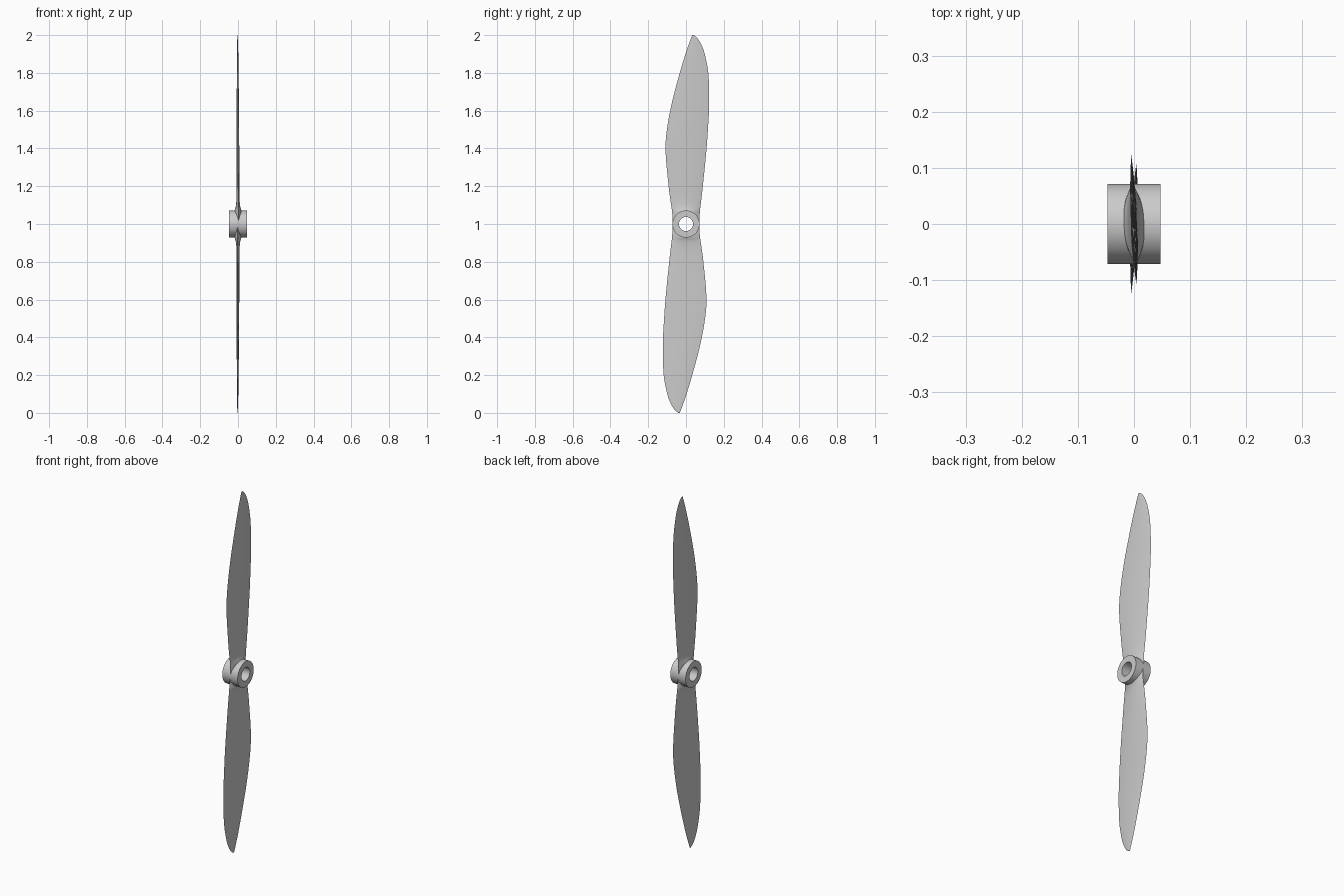
import bpy, bmesh, math
from mathutils import Vector, Matrix

if "Cube" in bpy.data.objects:
    bpy.data.objects.remove(bpy.data.objects["Cube"], do_unlink=True)

HUB_RADIUS, BORE_RADIUS, HUB_HALF = 0.0715, 0.037, 0.0475
CENTRE = Vector((0, 0, 1))

grey = bpy.data.materials.new("light grey")
grey.use_nodes = True
colour = (0.6, 0.6, 0.6, 1)
grey.diffuse_color = colour
grey.node_tree.nodes["Principled BSDF"].inputs["Base Color"].default_value = colour


def finish(bm, name):
    bmesh.ops.recalc_face_normals(bm, faces=bm.faces)
    mesh = bpy.data.meshes.new(name)
    bm.to_mesh(mesh)
    bm.free()
    obj = bpy.data.objects.new(name, mesh)
    bpy.context.collection.objects.link(obj)
    mesh.materials.append(grey)
    bpy.ops.object.select_all(action='DESELECT')
    obj.select_set(True)
    bpy.context.view_layer.objects.active = obj
    bpy.ops.object.shade_smooth_by_angle(angle=math.radians(35))
    return obj


def bridge_rings(bm, a, b):
    for i in range(len(a)):
        j = (i + 1) % len(a)
        bm.faces.new((a[i], a[j], b[j], b[i]))


def smooth_path(rows, steps):
    """Pass a smooth curve through every column of the rows."""
    pts = [rows[0]] + rows + [rows[-1]]
    for k in range(len(rows) - 1):
        p, q, r, s = pts[k:k + 4]
        for n in range(steps):
            t = n / steps
            yield [b + 0.5 * t * (c - a + t * (2*a - 5*b + 4*c - d + t * (3*(b - c) + d - a)))
                   for a, b, c, d in zip(p, q, r, s)]
    yield rows[-1]


# Hub: a tube along x with a round bore
bm = bmesh.new()
profile = [(-HUB_HALF, HUB_RADIUS), (HUB_HALF, HUB_RADIUS),
           (HUB_HALF, BORE_RADIUS), (-HUB_HALF, BORE_RADIUS)]
SIDES = 72
rings = []
for x, r in profile:
    angles = [2 * math.pi * i / SIDES for i in range(SIDES)]
    rings.append([bm.verts.new(CENTRE + Vector((x, r * math.cos(a), r * math.sin(a))))
                  for a in angles])
for i in range(4):
    bridge_rings(bm, rings[i], rings[(i + 1) % 4])
finish(bm, "hub")

# Blade stations: distance from hub axis, left edge, right edge, half thickness
stations = [
    [0.00, -0.070, 0.070, 0.020],
    [0.06, -0.073, 0.073, 0.020],
    [0.09, -0.077, 0.076, 0.012],
    [0.13, -0.083, 0.081, 0.008],
    [0.20, -0.092, 0.089, 0.007],
    [0.38, -0.108, 0.107, 0.006],
    [0.50, -0.101, 0.116, 0.0055],
    [0.65, -0.073, 0.123, 0.005],
    [0.80, -0.033, 0.118, 0.004],
    [0.90, -0.003, 0.099, 0.003],
    [0.95, 0.014, 0.081, 0.0025],
    [0.98, 0.025, 0.063, 0.002],
    [0.995, 0.031, 0.047, 0.001],
    [1.00, 0.033, 0.037, 0.0005],
]


def blade_section(bm, z, left, right, thick):
    """Lens section, slightly pitched; the root wraps around the bore."""
    n = 16
    ring = []
    for side in (1, -1):
        for i in range(n):
            u = side * (2 * i / n - 1)
            y = (left + right) / 2 + u * (right - left) / 2
            x = -0.04 * y + side * thick * (1 - u * u)
            root = math.sqrt(max(0, 0.05 ** 2 - y * y))
            ring.append(bm.verts.new((x, y, max(z, root))))
    return ring


def build_blade(name, turn):
    bm = bmesh.new()
    rings = [blade_section(bm, *row) for row in smooth_path(stations, 5)]
    for a, b in zip(rings, rings[1:]):
        bridge_rings(bm, a, b)
    bm.faces.new(rings[-1])
    bmesh.ops.remove_doubles(bm, verts=bm.verts, dist=0.00001)
    place = Matrix.Translation(CENTRE) @ Matrix.Rotation(turn, 4, 'X')
    bmesh.ops.transform(bm, matrix=place, verts=bm.verts)
    finish(bm, name)


# Two blades, half a turn apart
build_blade("upper_blade", 0)
build_blade("lower_blade", math.pi)
